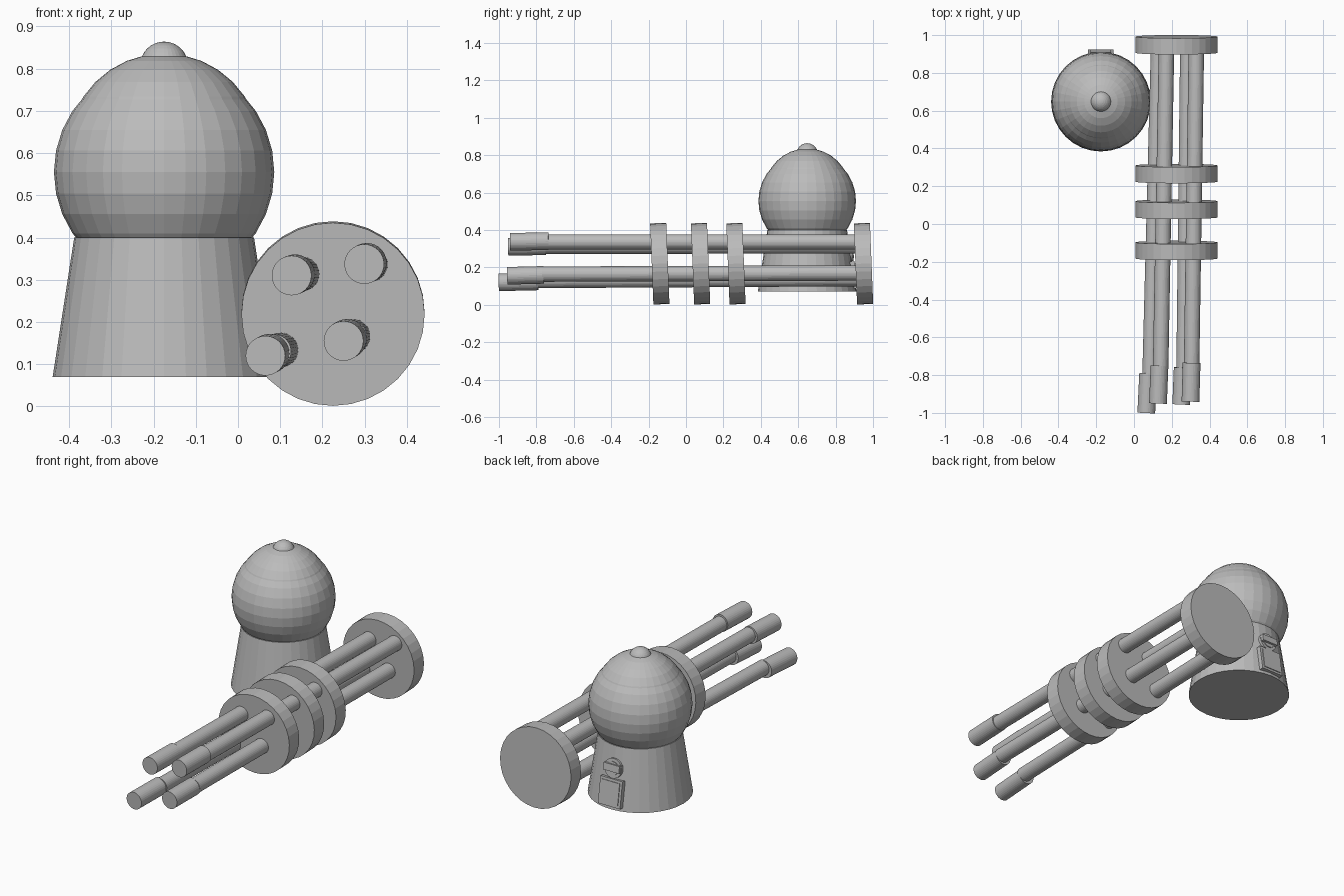
import bpy, math
from mathutils import Vector

if "Cube" in bpy.data.objects:
    bpy.data.objects.remove(bpy.data.objects["Cube"])

grey = bpy.data.materials.new("mid_grey")
grey.diffuse_color = (0.5, 0.5, 0.5, 1)
grey.use_nodes = True
grey.node_tree.nodes["Principled BSDF"].inputs["Base Color"].default_value = grey.diffuse_color

CX, CY = -0.175, 0.648            # tower axis
Z0, Z1, R0, R1 = 0.07, 0.40, 0.264, 0.213
SLOPE = math.atan((R0 - R1) / (Z1 - Z0))


def finish(name):
    o = bpy.context.object
    o.name = name
    o.data.materials.append(grey)
    return o


def rod(name, a, b, r, r2=None, sides=32):
    """Flat-ended cylinder or cone from a to b."""
    a, b = Vector(a), Vector(b)
    d = b - a
    bpy.ops.mesh.primitive_cone_add(vertices=sides, radius1=r, radius2=r if r2 is None else r2,
                                    depth=d.length, location=(a + b) / 2,
                                    rotation=d.to_track_quat('Z', 'Y').to_euler())
    return finish(name)


def ball(name, z, r):
    bpy.ops.mesh.primitive_uv_sphere_add(segments=32, ring_count=16, radius=r, location=(CX, CY, z))
    return finish(name)


def on_back(z, out):
    """Point on the tower's sloping rear wall, pushed outwards."""
    r = R0 + (R1 - R0) * (z - Z0) / (Z1 - Z0)
    return Vector((CX, CY + r, z)) + out * Vector((0, math.cos(SLOPE), math.sin(SLOPE)))


def back_box(name, z, out, size):
    bpy.ops.mesh.primitive_cube_add(size=1, location=on_back(z, out), rotation=(SLOPE, 0, 0))
    o = finish(name)
    o.scale = size
    return o


# Tower: tapered base, two overlapping dome spheres and a cap
rod("tower_base", (CX, CY, Z0), (CX, CY, Z1), R0, R1)
ball("dome_lower", 0.555, 0.261)
ball("dome_upper", 0.606, 0.230)
ball("dome_cap", 0.807, 0.057)

# Rear hatch with raised inner panel, round fitting and crossbar
back_box("hatch_frame", 0.16, 0, (0.135, 0.028, 0.145))
back_box("hatch_panel", 0.16, 0.008, (0.108, 0.020, 0.118))
rod("round_fitting", on_back(0.285, -0.02), on_back(0.285, 0.010), 0.052)
rod("round_fitting_centre", on_back(0.285, -0.02), on_back(0.285, 0.015), 0.036)
back_box("crossbar", 0.290, 0.010, (0.098, 0.032, 0.038))

# Clamp discs, slightly tilted
axis = Vector((0, 1, 0.04)).normalized()
for i, y in enumerate((0.949, 0.267, 0.078, -0.140)):
    c = Vector((0.225, y, 0.22))
    rod(f"clamp_disc_{i + 1}", c - axis * 0.043, c + axis * 0.043, 0.217)

# Barrels: muzzle front, muzzle back, barrel front, barrel rear
barrels = [
    ((0.065, -1.0, 0.12), (0.075, -0.79, 0.125), (0.085, -0.80, 0.130), (0.130, 0.93, 0.140)),
    ((0.127, -0.95, 0.31), (0.135, -0.75, 0.313), (0.141, -0.76, 0.313), (0.172, 0.93, 0.315)),
    ((0.250, -0.955, 0.155), (0.258, -0.76, 0.16), (0.265, -0.77, 0.164), (0.285, 0.93, 0.170)),
    ((0.299, -0.94, 0.337), (0.305, -0.735, 0.340), (0.305, -0.745, 0.336), (0.330, 0.93, 0.336)),
]
for i, (m0, m1, b0, b1) in enumerate(barrels):
    rod(f"muzzle_{i + 1}", m0, m1, 0.047)
    rod(f"barrel_{i + 1}", b0, b1, 0.041)
